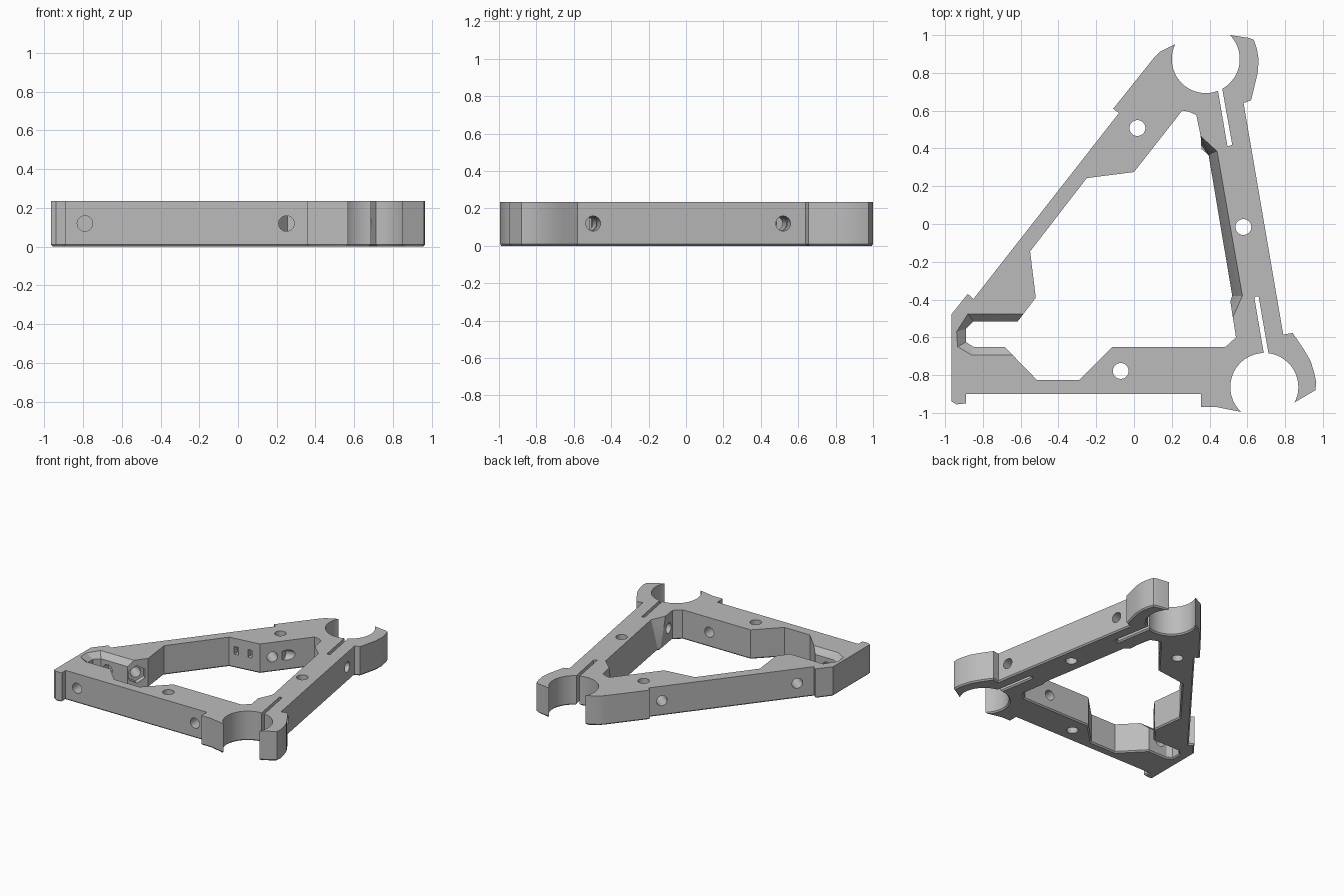
import bpy, bmesh, math
from mathutils import Vector
from mathutils.geometry import tessellate_polygon

if "Cube" in bpy.data.objects:
    bpy.data.objects.remove(bpy.data.objects["Cube"])

H = 0.235      # plate height
MID = 0.119    # height of the screw axes
CH = 0.01      # chamfer on the underside

grey = bpy.data.materials.new("light_grey")
grey.diffuse_color = (0.5, 0.5, 0.5, 1)
grey.use_nodes = True
grey.node_tree.nodes["Principled BSDF"].inputs["Base Color"].default_value = grey.diffuse_color


def arc(cx, cy, r, a0, a1, n):
    steps = [math.radians(a0 + (a1 - a0) * i / n) for i in range(n + 1)]
    return [(cx + r * math.cos(a), cy + r * math.sin(a)) for a in steps]


def inset(loop, d):
    """Mitred offset to the left of the walking direction."""
    out = []
    for i, p in enumerate(loop):
        a, b, c = Vector(loop[i - 1]), Vector(p), Vector(loop[(i + 1) % len(loop)])
        u, v = (b - a).normalized(), (c - b).normalized()
        n1, n2 = Vector((-u.y, u.x)), Vector((-v.y, v.x))
        out.append(tuple(b + (n1 + n2) * d / max(0.4, 1 + n1.dot(n2))))
    return out


def finish(bm, name):
    bmesh.ops.recalc_face_normals(bm, faces=bm.faces[:])
    me = bpy.data.meshes.new(name)
    bm.to_mesh(me)
    bm.free()
    me.materials.append(grey)
    ob = bpy.data.objects.new(name, me)
    bpy.context.collection.objects.link(ob)
    return ob


def loft(name, groups):
    """groups: one list per closed loop, holding (points, z) rings bottom to top."""
    bm = bmesh.new()
    caps = {0: [], -1: []}
    for rings in groups:
        vs = [[bm.verts.new((x, y, z)) for x, y in pts] for pts, z in rings]
        for lo, hi in zip(vs, vs[1:]):
            for i in range(len(lo)):
                bm.faces.new((lo[i - 1], lo[i], hi[i], hi[i - 1]))
        for k in caps:
            caps[k].append(vs[k])
    for loops in caps.values():
        flat = [v for l in loops for v in l]
        for t in tessellate_polygon([[v.co for v in l] for l in loops]):
            if len(set(t)) == 3:
                bm.faces.new([flat[i] for i in t])
    return finish(bm, name)


def rod(name, a, b, r, sides=32):
    a, b = Vector(a), Vector(b)
    bm = bmesh.new()
    bmesh.ops.create_cone(bm, cap_ends=True, segments=sides, radius1=r, radius2=r,
                          depth=(b - a).length)
    rot = (b - a).to_track_quat('Z', 'Y').to_matrix()
    bmesh.ops.rotate(bm, verts=bm.verts, matrix=rot)
    bmesh.ops.translate(bm, verts=bm.verts, vec=(a + b) / 2)
    return finish(bm, name)


# Outer outline: feet, two open clips with flex slots, slanted sides
outer = [(-.965, -.94), (-.94, -.955), (-.89, -.95), (-.89, -.90), (.355, -.90),
         (.355, -.97), (.44, -.97)]
outer += arc(.69, -.863, .18, 227, 91, 24)
outer += [(.637, -.39), (.645, -.383), (.66, -.385)]
outer += arc(.69, -.863, .18, 83, -27, 20)
outer += [(.96, -.88), (.965, -.84), (.955, -.79), (.935, -.725), (.90, -.665),
          (.84, -.577), (.79, -.585), (.58, .64), (.62, .655), (.655, .80),
          (.66, .87), (.65, .93), (.635, .975), (.61, .985)]
outer += arc(.38, .873, .18, 45, -61, 20)
outer += [(.52, .42), (.495, .41)]
outer += arc(.38, .873, .18, -69, -206, 24)
outer += [(.135, .91), (.10, .873), (-.11, .61), (-.08, .587), (-.85, -.397),
          (-.88, -.37), (-.965, -.476)]

# Inner opening with the pocket in the left corner
inner = [(.255, .60), (.29, .595), (.33, .577), (.353, .465), (.357, .397), (.395, .365),
         (.52, -.38), (.51, -.41), (.54, -.60), (.485, -.65), (-.115, -.65), (-.29, -.825),
         (-.515, -.825), (-.685, -.65), (-.85, -.65), (-.89, -.625), (-.89, -.555),
         (-.85, -.515), (-.615, -.515), (-.52, -.39), (-.55, -.145), (-.25, .243), (0, .275)]

frame = loft("triangular_frame", [
    [(inset(outer, CH), 0), (outer, CH), (outer, H)],
    [(inset(inner, CH), 0), (inner, CH), (inner, H)]])

cutters = []
# Bevelled rim of the corner pocket
low = [(-.60, -.66), (-.685, -.65), (-.85, -.65), (-.89, -.625), (-.89, -.555),
       (-.85, -.515), (-.615, -.515), (-.55, -.52)]
rim = [(-.60, -.69), (-.64, -.695), (-.86, -.695), (-.935, -.65), (-.94, -.57),
       (-.88, -.475), (-.585, -.475), (-.54, -.48)]
cutters.append(loft("pocket_rim_cut", [[(low, H - .043), (rim, H + .001)]]))

# Sloping relief along the long beam
low = [(.30, .45), (.35, .43), (.393, .364), (.518, -.38), (.505, -.41), (.45, -.49)]
rim = [(.30, .465), (.353, .465), (.44, .385), (.574, -.38), (.525, -.49), (.45, -.49)]
cutters.append(loft("beam_relief_cut", [[(low, .02), (rim, H + .001)]]))

# Upright holes
for x, y in ((.018, .508), (.579, -.016), (-.07, -.778)):
    cutters.append(rod("upright_hole", (x, y, -.1), (x, y, .4), .042))

# Sideways screw holes: start outside, direction, length
s = Vector((-.985, -.17, 0))                 # across the long beam
t = Vector((.788, -.616, 0))                 # across the slanted beam
for start, d, length in (
        ((-.79, -1.0, MID), Vector((0, 1, 0)), .55),
        ((.25, -1.0, MID), Vector((0, 1, 0)), .45),
        ((.75, .545, MID), s, .66),
        ((.90, -.475, MID), s, .55),
        ((-.225, .571, MID), t, .50),
        ((-.854, -.235, MID), t, .42)):
    a = Vector(start)
    cutters.append(rod("screw_hole", a, a + d * length, .04))

# Hexagonal nut seats on the inner side of the slanted beam
for x, y in ((.085, .325), (-.575, -.455)):
    a = Vector((x, y, MID))
    cutters.append(rod("nut_seat", a - t * .035, a + t * .06, .07, 6))

# Two small square nut windows on the inner face of the slanted beam
for x, y in ((-.19, .25), (-.08, .265)):
    bm = bmesh.new()
    bmesh.ops.create_cube(bm, size=1)
    bmesh.ops.scale(bm, verts=bm.verts, vec=(.035, .08, .06))
    bmesh.ops.translate(bm, verts=bm.verts, vec=(x, y, MID + .02))
    cutters.append(finish(bm, "nut_window"))

# Cut everything out of the frame
bpy.context.view_layer.objects.active = frame
for c in cutters:
    c.hide_render = True
    m = frame.modifiers.new("cut", 'BOOLEAN')
    m.operation, m.solver, m.object = 'DIFFERENCE', 'EXACT', c
    bpy.ops.object.modifier_apply(modifier=m.name)
    bpy.data.objects.remove(c)

frame.select_set(True)
bpy.ops.object.shade_smooth_by_angle(angle=math.radians(25))
